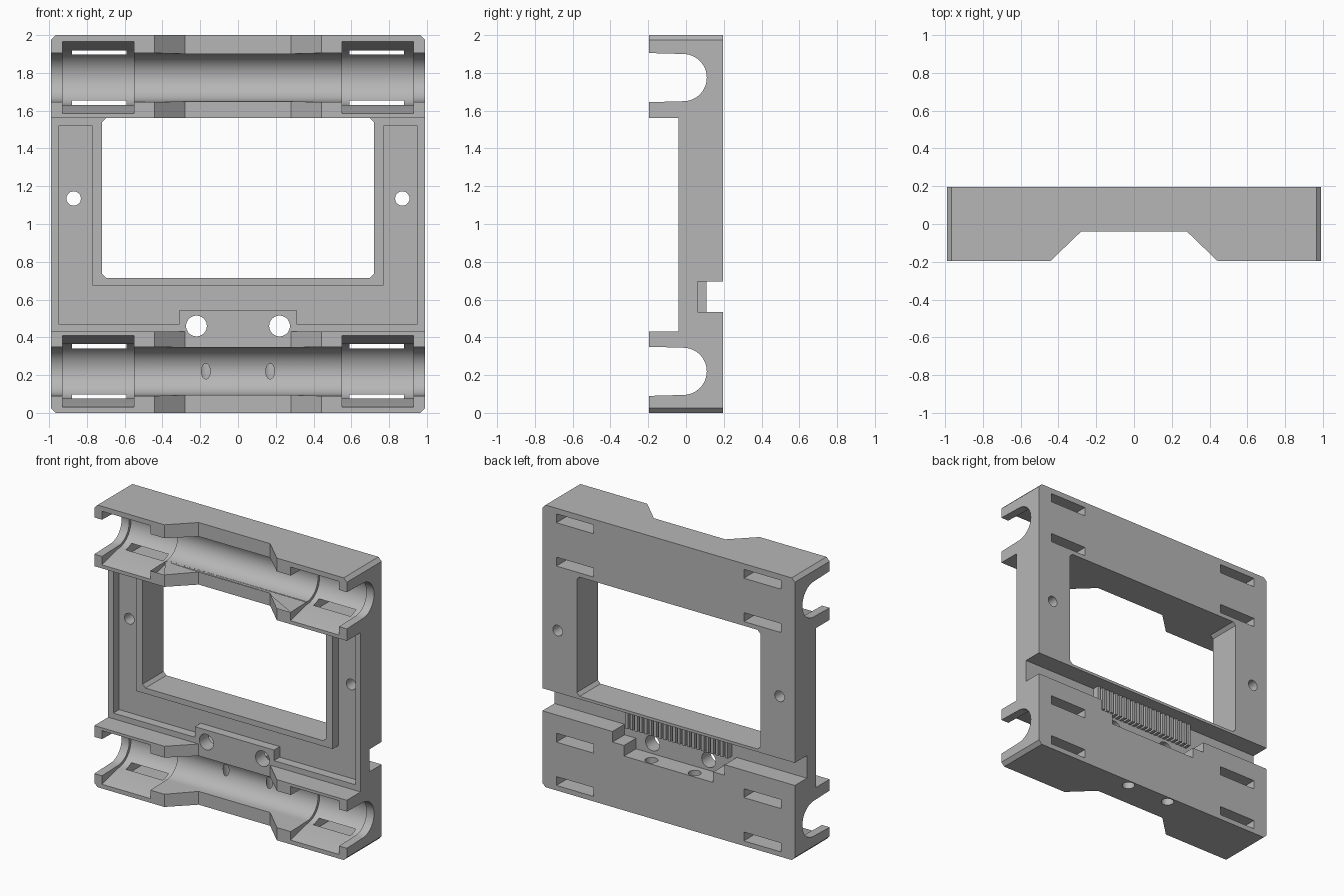
import bpy, bmesh, math
from mathutils import Vector

if "Cube" in bpy.data.objects:
    bpy.data.objects.remove(bpy.data.objects["Cube"], do_unlink=True)

grey = bpy.data.materials.new("plain grey")
grey.use_nodes = True
grey.diffuse_color = (0.47, 0.47, 0.47, 1)
grey.node_tree.nodes["Principled BSDF"].inputs["Base Color"].default_value = grey.diffuse_color


def prism(name, outline, axis, start, end):
    """Extrude a 2D outline along x, y or z (outline uses the other two axes in order)."""
    place = {"x": lambda p, t: (t, p[0], p[1]),
             "y": lambda p, t: (p[0], t, p[1]),
             "z": lambda p, t: (p[0], p[1], t)}[axis]
    bm = bmesh.new()
    face = bm.faces.new([bm.verts.new(place(p, start)) for p in outline])
    moved = bmesh.ops.extrude_face_region(bm, geom=[face])["geom"]
    shift = Vector(place((0, 0), end - start))
    bmesh.ops.translate(bm, vec=shift, verts=[v for v in moved if isinstance(v, bmesh.types.BMVert)])
    bmesh.ops.recalc_face_normals(bm, faces=bm.faces)
    mesh = bpy.data.meshes.new(name)
    bm.to_mesh(mesh)
    bm.free()
    mesh.materials.append(grey)
    obj = bpy.data.objects.new(name, mesh)
    bpy.context.collection.objects.link(obj)
    return obj


def rect(a0, a1, b0, b1, c=0):
    """Rectangle with optional cut corners."""
    if not c:
        return [(a0, b0), (a1, b0), (a1, b1), (a0, b1)]
    return [(a0 + c, b0), (a1 - c, b0), (a1, b0 + c), (a1, b1 - c),
            (a1 - c, b1), (a0 + c, b1), (a0, b1 - c), (a0, b0 + c)]


def arc(ca, cb, r, begin=0, sweep=360, n=32):
    count = n if sweep == 360 else n + 1
    angles = [math.radians(begin + sweep * i / n) for i in range(count)]
    return [(ca + r * math.cos(t), cb + r * math.sin(t)) for t in angles]


def activate(obj):
    bpy.ops.object.select_all(action="DESELECT")
    obj.select_set(True)
    bpy.context.view_layer.objects.active = obj


def cut(outline, axis, start, end):
    tool = prism("cutter", outline, axis, start, end)
    tool.hide_render = True
    activate(body)
    mod = body.modifiers.new("cut", "BOOLEAN")
    mod.operation, mod.solver, mod.object = "DIFFERENCE", "EXACT", tool
    bpy.ops.object.modifier_apply(modifier=mod.name)
    bpy.data.objects.remove(tool, do_unlink=True)


FRONT, BACK, PLATE = -0.195, 0.195, -0.04
FAR = 0.3

# Carriage block with cut corners
body = prism("carriage_body", rect(-0.99, 0.99, 0, 2, 0.025), "y", FRONT, BACK)

# Set-back plate between the rails, and the flared relief across the rail fronts
cut(rect(-1.2, 1.2, 0.43, 1.56), "y", -FAR, PLATE)
cut([(-0.55, -FAR), (0.55, -FAR), (0.28, PLATE), (-0.28, PLATE)], "z", -0.1, 2.1)

# Window
cut(rect(-0.72, 0.72, 0.715, 1.56, 0.022), "y", -FAR, FAR)

# Shallow U-shaped recess around the window
half = [(0.31, 0.545), (0.31, 0.47), (0.95, 0.47), (0.95, 1.52), (0.77, 1.52), (0.77, 0.675)]
cut(half + [(-x, z) for x, z in reversed(half)], "y", -0.1, 0.025)

# Rod channels, bearing pockets and tie slots on both rails
AXIS_Y = -0.015
for zc in (0.22, 1.775):
    channel = [(-FAR, zc - 0.133)] + arc(AXIS_Y, zc, 0.125, -90, 180) + [(-FAR, zc + 0.133)]
    cut(channel, "x", -1.2, 1.2)
    pocket = [(-0.235, zc - 0.2)] + arc(AXIS_Y, zc, 0.145, -90, 180) + [(-0.235, zc + 0.2)]
    for side in (-1, 1):
        cut(pocket, "x", side * 0.55, side * 0.93)
        for up in (-1, 1):
            low, high = sorted((zc + up * 0.122, zc + up * 0.185))
            cut(rect(side * 0.59, side * 0.88, low, high), "y", 0, FAR)

# Belt groove across the back with a stepped clearance below it
cut(rect(-1.2, 1.2, 0.535, 0.695), "y", 0.06, FAR)
cut(rect(-0.44, 0.44, 0.46, 0.6), "y", 0.06, FAR)
cut(rect(-0.35, 0.35, 0.385, 0.6), "y", 0.06, FAR)

# Screw holes
for side in (-1, 1):
    cut(arc(side * 0.87, 1.135, 0.038), "y", -FAR, FAR)
    cut(arc(side * 0.22, 0.46, 0.055), "y", -FAR, FAR)
    cut(arc(side * 0.17, 0.145, 0.042), "z", -0.1, 0.45)

activate(body)
bpy.ops.object.shade_smooth_by_angle(angle=math.radians(25))

# Belt teeth
COUNT = 22
PITCH = 0.82 / COUNT
for i in range(COUNT):
    x = -0.41 + PITCH * (i + 0.5)
    prism(f"belt_tooth_{i + 1}", rect(x - PITCH * 0.3, x + PITCH * 0.3, 0.05, 0.108), "z", 0.535, 0.7)
